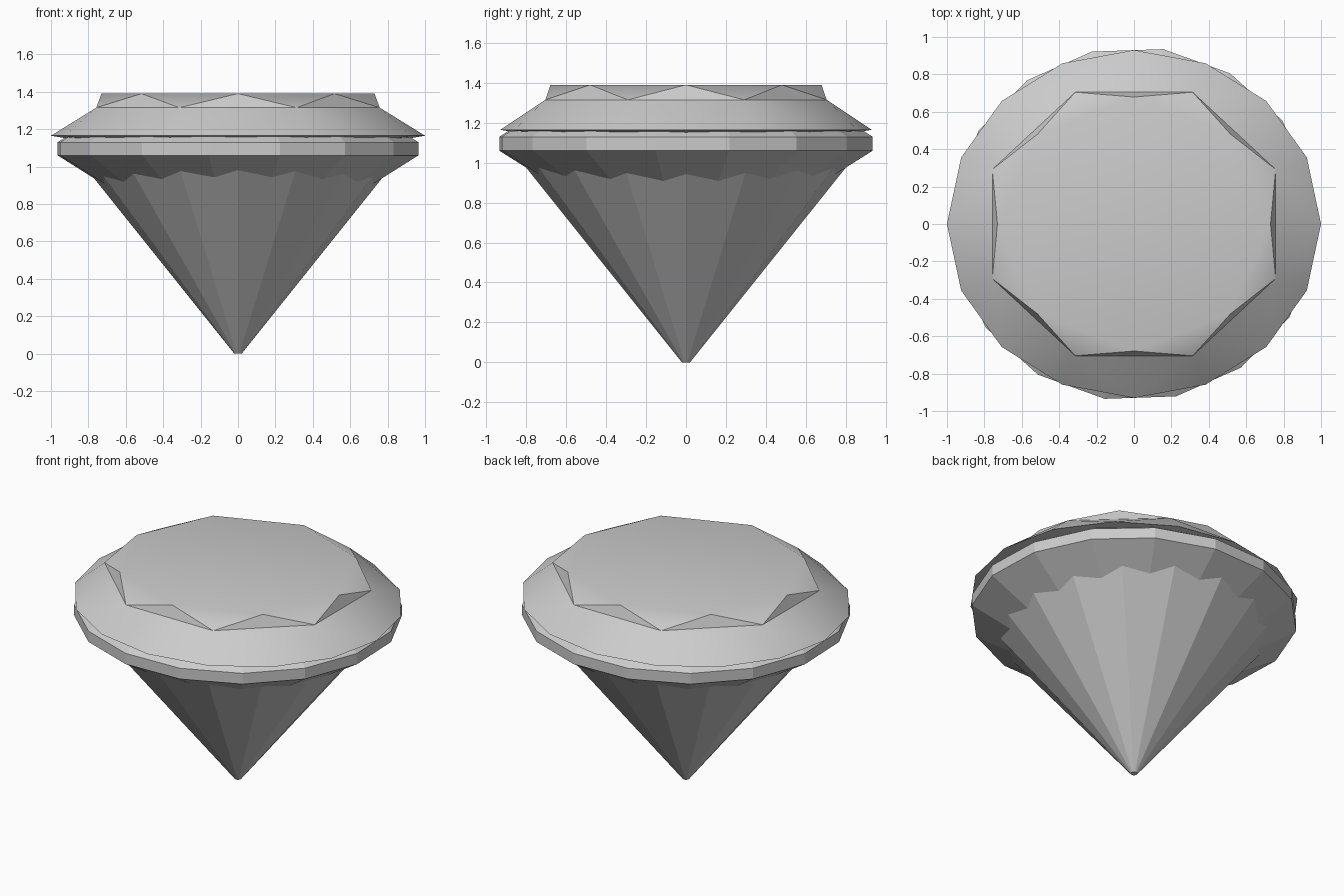
import bpy, bmesh, math

if "Cube" in bpy.data.objects:
    bpy.data.objects.remove(bpy.data.objects["Cube"])


def ring(bm, n, rx, ry, z, offset=0.0):
    return [bm.verts.new((rx * math.cos(math.radians(offset) + i * math.tau / n),
                          ry * math.sin(math.radians(offset) + i * math.tau / n), z))
            for i in range(n)]


def bridge(bm, low, high):
    n = len(low)
    for i in range(n):
        j = (i + 1) % n
        bm.faces.new((low[i], low[j], high[j], high[i]))


def finish(bm, name):
    bmesh.ops.recalc_face_normals(bm, faces=bm.faces)
    mesh = bpy.data.meshes.new(name)
    bm.to_mesh(mesh)
    bm.free()
    obj = bpy.data.objects.new(name, mesh)
    bpy.context.collection.objects.link(obj)
    return obj


def stacked(name, n, levels, offset=0.0):
    bm = bmesh.new()
    rings = [ring(bm, n, rx, ry, z, offset) for rx, ry, z in levels]
    for low, high in zip(rings, rings[1:]):
        bridge(bm, low, high)
    bm.faces.new(rings[0])
    bm.faces.new(rings[-1])
    return finish(bm, name)


# Pointed lower cone, with a tiny flat tip
stacked("pavilion_cone", 16, [(0.02, 0.02, 0), (0.82, 0.82, 1.0)])

# Turned, slightly oval girdle whose tapered underside meets the cone
stacked("girdle_band", 16, [(0.68, 0.65, 0.875), (0.977, 0.947, 1.06),
                            (0.977, 0.947, 1.13), (0.93, 0.90, 1.16)], 13.3)

# Faceted crown: octagonal table, star facets, bezels and girdle facets
bm = bmesh.new()
S = 0.93
table = ring(bm, 8, 0.73, 0.73 * S, 1.39)
mid = ring(bm, 8, 0.82, 0.82 * S, 1.315, 22.5)
rim = ring(bm, 16, 1.0, S, 1.165)
under = ring(bm, 16, 0.85, 0.85 * S, 1.14)
bm.faces.new(table)
for i in range(8):
    j = (i + 1) % 8
    a, b, c = rim[2 * i], rim[2 * i + 1], rim[(2 * i + 2) % 16]
    bm.faces.new((table[i], mid[i], table[j]))
    bm.faces.new((table[i], mid[i - 1], mid[i]))
    bm.faces.new((mid[i - 1], a, mid[i]))
    bm.faces.new((mid[i], a, b))
    bm.faces.new((mid[i], b, c))
bridge(bm, under, rim)
bm.faces.new(under)
crown = finish(bm, "crown")

# Soft shading across the shallow crown edges
bpy.ops.object.select_all(action='DESELECT')
crown.select_set(True)
bpy.context.view_layer.objects.active = crown
bpy.ops.object.shade_smooth_by_angle(angle=math.radians(32))
